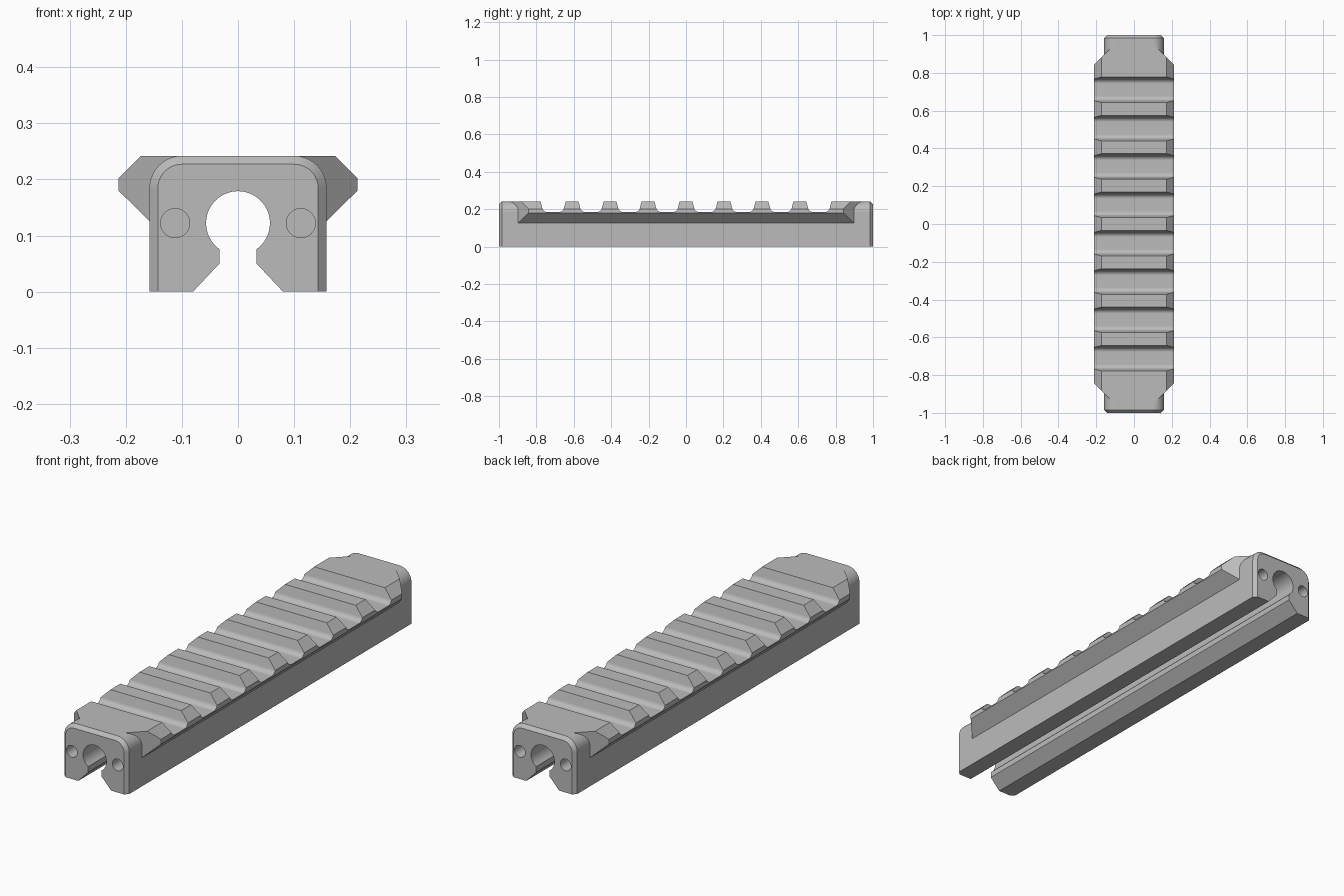
import bpy, bmesh
from math import sin, cos, radians, asin, pi
from mathutils import Vector

if "Cube" in bpy.data.objects:
    bpy.data.objects.remove(bpy.data.objects["Cube"])

grey = bpy.data.materials.new("machined grey")
grey.use_nodes = True
grey.diffuse_color = (0.5, 0.5, 0.5, 1)
grey.node_tree.nodes["Principled BSDF"].inputs["Base Color"].default_value = (0.5, 0.5, 0.5, 1)


def arc(cx, cz, r, start, end, steps):
    """Points on a circular arc, angles in degrees."""
    angles = [radians(start + (end - start) * i / steps) for i in range(steps + 1)]
    return [(cx + r * cos(a), cz + r * sin(a)) for a in angles]


def mirrored(half):
    """Close a right-hand half profile with its mirror image."""
    return half + [(-x, z) for x, z in reversed(half)]


def loft(bm, rings):
    """Skin a list of matching rings and cap both ends."""
    loops = [[bm.verts.new(p) for p in ring] for ring in rings]
    n = len(loops[0])
    for a, b in zip(loops, loops[1:]):
        for i in range(n):
            j = (i + 1) % n
            bm.faces.new((a[i], a[j], b[j], b[i]))
    bm.faces.new(loops[0][::-1])
    bm.faces.new(loops[-1])


def along_y(profile, y):
    return [Vector((x, y, z)) for x, z in profile]


def along_x(profile, x):
    return [Vector((x, y, z)) for y, z in profile]


def finish(name, bm):
    bmesh.ops.recalc_face_normals(bm, faces=bm.faces[:])
    mesh = bpy.data.meshes.new(name)
    bm.to_mesh(mesh)
    bm.free()
    mesh.materials.append(grey)
    obj = bpy.data.objects.new(name, mesh)
    bpy.context.collection.objects.link(obj)
    return obj


def combine(target, tool, operation):
    """Apply a boolean and discard the tool object."""
    tool.hide_render = True
    mod = target.modifiers.new(operation.lower(), "BOOLEAN")
    mod.operation = operation
    mod.solver = "EXACT"
    mod.object = tool
    bpy.ops.object.select_all(action="DESELECT")
    bpy.context.view_layer.objects.active = target
    target.select_set(True)
    bpy.ops.object.modifier_apply(modifier=mod.name)
    bpy.data.objects.remove(tool)


W, H, R, C = 0.158, 0.242, 0.058, 0.015   # body half width, height, corner, end chamfer


# Rounded body with chamfered ends
def body_profile(inset):
    corner = arc(W - R, H - R, R - inset, 0, 90, 10)
    return mirrored([(W - inset, 0)] + corner)


bm = bmesh.new()
loft(bm, [along_y(body_profile(i), y)
          for i, y in ((C, -1), (0, C - 1), (0, 1 - C), (C, 1))])
rail = finish("accessory_rail", bm)

# Wide dovetail section, its ends cut back at 45 degrees
bm = bmesh.new()
dovetail = mirrored([(0.101, 0.07), (0.213, 0.18), (0.213, 0.202), (0.173, H)])
loft(bm, [along_y(dovetail, y) for y in (-0.955, 0.955)])
for sx in (-1, 1):
    for sy in (-1, 1):
        res = bmesh.ops.bisect_plane(
            bm, geom=bm.verts[:] + bm.edges[:] + bm.faces[:],
            plane_co=(sx * W, sy * 0.897, 0), plane_no=(sx, sy, 0), clear_outer=True)
        cut = [e for e in res["geom_cut"] if isinstance(e, bmesh.types.BMEdge)]
        bmesh.ops.holes_fill(bm, edges=cut, sides=0)
combine(rail, finish("dovetail", bm), "UNION")

# Cross slots with sloped walls and filleted floors
bm = bmesh.new()
half_slot = arc(0.033, 0.21, 0.025, -90, -15, 7) + [(0.0723, 0.26)]
for k in range(8):
    y = (k - 3.5) * 0.203
    profile = [(y + u, z) for u, z in mirrored(half_slot)]
    loft(bm, [along_x(profile, x) for x in (-0.3, 0.3)])
combine(rail, finish("slot_cutter", bm), "DIFFERENCE")

# Keyhole channel along the whole underside
bm = bmesh.new()
r, neck, cz = 0.057, 0.033, 0.122
low = -90 + asin(neck / r) * 180 / pi
half_key = [(0.099, -0.02), (neck, 0.05)] + arc(0, cz, r, low, 88, 16)
loft(bm, [along_y(mirrored(half_key), y) for y in (-1.1, 1.1)])
combine(rail, finish("channel_cutter", bm), "DIFFERENCE")

# Blind screw holes in both ends
bm = bmesh.new()
for sx in (-1, 1):
    for sy in (-1, 1):
        ring = arc(sx * 0.112, cz, 0.026, 0, 345, 23)
        loft(bm, [along_y(ring, sy * y) for y in (0.85, 1.1)])
combine(rail, finish("hole_cutter", bm), "DIFFERENCE")

# Smooth fillets, crisp machined edges
bpy.context.view_layer.objects.active = rail
rail.select_set(True)
bpy.ops.object.shade_smooth_by_angle(angle=radians(25))
weighted = rail.modifiers.new("flat faces", "WEIGHTED_NORMAL")
weighted.keep_sharp = True
